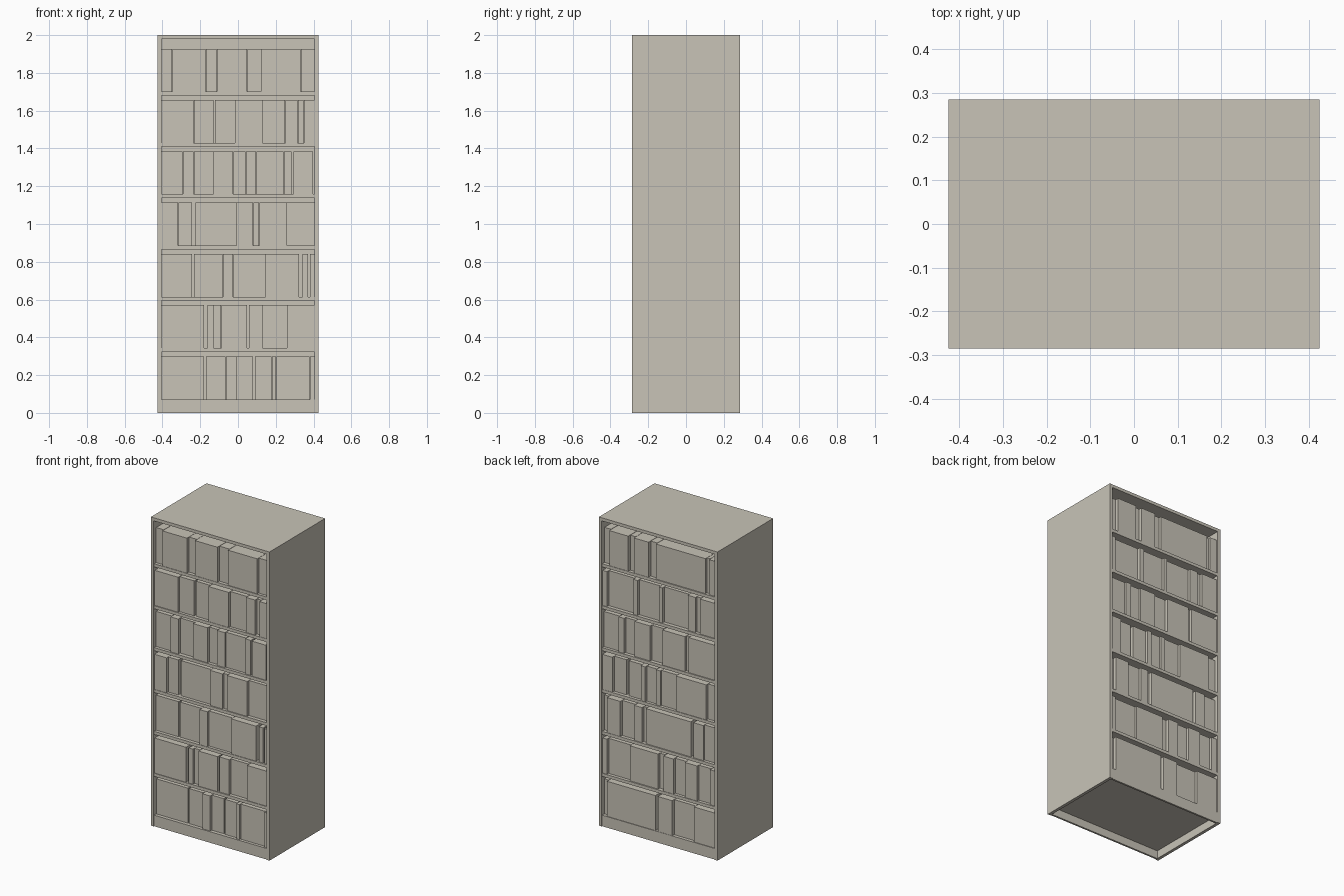
import bpy, bmesh, random
from mathutils import Vector

if "Cube" in bpy.data.objects:
    bpy.data.objects.remove(bpy.data.objects["Cube"])

random.seed(7)
W, D, H, T = 0.425, 0.285, 2.0, 0.02      # half width, half depth, height, board
STEP, FIRST, BOOK_H = 0.2715, 0.0715, 0.227
IN = W - T
INSET = 0.004                             # shelves and kick boards sit just inside the sides

mat = bpy.data.materials.new("warm grey")
mat.diffuse_color = (0.58, 0.55, 0.475, 1)
mat.use_nodes = True
mat.node_tree.nodes["Principled BSDF"].inputs["Base Color"].default_value = mat.diffuse_color


def add_box(bm, lo, hi):
    lo, hi = Vector(lo), Vector(hi)
    made = bmesh.ops.create_cube(bm, size=1)["verts"]
    for v in made:
        v.co = (lo + hi) / 2 + v.co * (hi - lo)


def make(name, boxes):
    bm = bmesh.new()
    for lo, hi in boxes:
        add_box(bm, lo, hi)
    mesh = bpy.data.meshes.new(name)
    bm.to_mesh(mesh)
    bm.free()
    mesh.materials.append(mat)
    ob = bpy.data.objects.new(name, mesh)
    bpy.context.collection.objects.link(ob)
    return ob


# Case: sides, top, centre divider and kick boards
E = D - INSET
make("left_side", [((-W, -D, 0), (-IN, D, H - T))])
make("right_side", [((IN, -D, 0), (W, D, H - T))])
make("top_board", [((-W, -D, H - T), (W, D, H))])
make("centre_divider", [((-IN, -0.005, FIRST), (IN, 0.005, H - T))])
make("front_kick_board", [((-IN, -E, 0), (IN, -E + 0.012, FIRST - T))])
make("back_kick_board", [((-IN, E - 0.012, 0), (IN, E, FIRST - T))])

# Shelves
for i in range(7):
    z = FIRST + STEP * i
    make(f"shelf_{i + 1}", [((-IN, -E, z - T), (IN, E, z))])

# Book edges along each row, top row first, as percent of the inner width
FRONT = [(0, 7, 29, 36, 56, 65, 91, 100),
         (0, 21, 34, 35, 48, 66, 81, 89, 93, 100),
         (0, 14, 21, 34, 47, 55, 62, 80, 85, 86, 99),
         (0, 11, 20, 22, 49, 60, 64, 82, 100),
         (0, 20, 21, 40, 47, 68, 90, 92, 96, 97, 100),
         (0, 28, 30, 34, 39, 56, 57, 66, 82, 100),
         (0, 28, 29, 42, 49, 60, 61, 72, 75, 97, 100)]
BACK = [(0, 6, 23, 28, 41, 47, 91, 94, 100),
        (0, 4, 27, 31, 50, 53, 75, 82, 86, 100),
        (0, 14, 19, 28, 42, 53, 73, 76, 100),
        (0, 9, 20, 22, 34, 38, 47, 51, 65, 92, 100),
        (0, 4, 16, 28, 35, 38, 78, 80, 89, 100),
        (0, 4, 24, 49, 54, 63, 73, 84, 95, 100),
        (0, 4, 47, 49, 62, 81, 100)]

# Books: very narrow spans stay open as gaps; neighbours alternate in depth
for label, rows, side in (("front", FRONT, -1), ("back", BACK, 1)):
    for r, edges in enumerate(rows):
        z = FIRST + STEP * (6 - r)
        boxes = []
        for k, (a, b) in enumerate(zip(edges, edges[1:])):
            if b - a < 3:
                continue
            # rows read left to right as seen from their own side
            x0, x1 = sorted(-side * (-IN + 2 * IN * p / 100) for p in (a, b))
            setback = random.uniform(0.006, 0.013) if (k + r) % 2 else random.uniform(0.022, 0.03)
            y0, y1 = sorted((side * 0.005, side * (D - setback)))
            boxes.append(((x0 + 0.001, y0, z), (x1 - 0.001, y1, z + BOOK_H)))
        make(f"{label}_books_row_{7 - r}", boxes)
